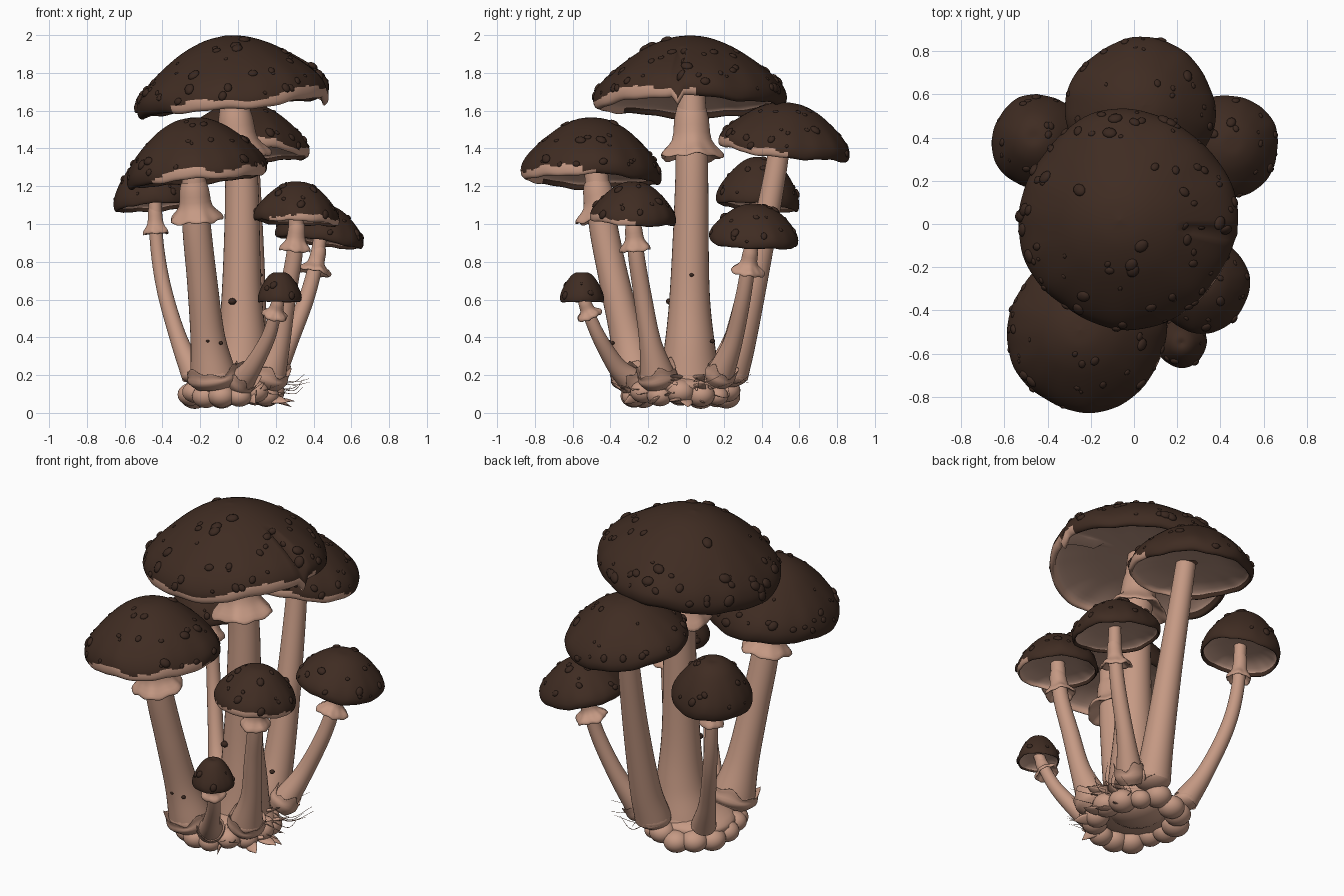
import bpy, bmesh, math, random
from mathutils import Vector, Matrix

if "Cube" in bpy.data.objects:
    bpy.data.objects.remove(bpy.data.objects["Cube"])

random.seed(4)
UP = Vector((0, 0, 1))


def material(name, col):
    m = bpy.data.materials.new(name)
    m.diffuse_color = (*col, 1)
    m.use_nodes = True
    m.node_tree.nodes["Principled BSDF"].inputs["Base Color"].default_value = m.diffuse_color
    return m


BROWN = material("cap brown", (0.050, 0.025, 0.016))
DARK = material("wart dark brown", (0.042, 0.021, 0.014))
PALE = material("stem pale", (0.56, 0.32, 0.23))
GILL = material("gill beige", (0.54, 0.33, 0.25))


def finish(name, bm, mats):
    bmesh.ops.remove_doubles(bm, verts=bm.verts, dist=1e-5)
    bmesh.ops.recalc_face_normals(bm, faces=bm.faces)
    for f in bm.faces:
        f.smooth = True
    me = bpy.data.meshes.new(name)
    bm.to_mesh(me)
    bm.free()
    for m in mats:
        me.materials.append(m)
    ob = bpy.data.objects.new(name, me)
    bpy.context.collection.objects.link(ob)
    return ob


def spline(pts, n):
    """Catmull-Rom through points of any dimension, n steps per span."""
    p = [Vector(q) for q in pts]
    p = [2 * p[0] - p[1]] + p + [2 * p[-1] - p[-2]]
    out = []
    for i in range(1, len(p) - 2):
        a, b, c, d = p[i - 1:i + 3]
        for k in range(n):
            t = k / n
            out.append(0.5 * (2 * b + (c - a) * t + (2 * a - 5 * b + 4 * c - d) * t * t
                              + (3 * b - a - 3 * c + d) * t ** 3))
    return out + [p[-2]]


def skin(bm, rings, rule=None):
    vs = [[bm.verts.new(p) for p in r] for r in rings]
    faces, seg = [], len(rings[0])
    for i in range(len(vs) - 1):
        for j in range(seg):
            k = (j + 1) % seg
            f = bm.faces.new((vs[i][j], vs[i][k], vs[i + 1][k], vs[i + 1][j]))
            if rule:
                f.material_index = rule(i, j)
            faces.append(f)
    return faces


def lathe(bm, prof, center, normal, warp, seg, rule=None):
    q = UP.rotation_difference(Vector(normal))
    rings = []
    for r, z in prof:
        ring = []
        for j in range(seg):
            a = 2 * math.pi * j / seg
            rr, zz = warp(r, z, a)
            ring.append(Vector(center) + q @ Vector((rr * math.cos(a), rr * math.sin(a), zz)))
        rings.append(ring)
    return skin(bm, rings, rule)


def sweep(bm, path, seg, flat=1.0):
    rings = []
    for i, p in enumerate(path):
        t = (path[min(i + 1, len(path) - 1)] - path[max(i - 1, 0)]).xyz.normalized()
        q = UP.rotation_difference(t)
        rings.append([p.xyz + q @ Vector((p.w * flat * math.cos(2 * math.pi * j / seg),
                                          p.w * math.sin(2 * math.pi * j / seg), 0)) for j in range(seg)])
    skin(bm, rings)


def blob(bm, loc, size, normal=UP, sub=2):
    q = UP.rotation_difference(Vector(normal)).to_matrix().to_4x4()
    m = Matrix.Translation(loc) @ q @ Matrix.Rotation(random.random() * 6.28, 4, 'Z') @ Matrix.Diagonal((*size, 1))
    bmesh.ops.create_icosphere(bm, subdivisions=sub, radius=1, matrix=m)


# Cap profile: dome, thick rolled rim hanging down, then shallow underside
DOME = [(0.001, 1), (.22, .95), (.45, .81), (.65, .62), (.82, .42), (.93, .25), (.985, .11), (1, 0), (.985, -.1),
        (.94, -.13), (.89, -.01), (.6, .12), (.1, .17)]


def cap(name, c, R, H, slope, bell, warts, veil=True, slit=False):
    n, seg = 4, 96
    c, H = (c[0], c[1], c[2] + .075 * H), H * .925
    prof = [(r, z + bell * math.sin(math.pi * min(r, 1)) * (i <= 7 * n)) for i, (r, z) in enumerate(spline(DOME, n))]
    p, q = random.random() * 6, random.random() * 6

    def warp(r, z, a):
        w = r ** 5 * (math.sin(3 * a + p) + .7 * math.sin(7 * a + q) + .3 * math.sin(16 * a + p))
        zz = z * H + R * .022 * w
        if slit and r > .6 and 6.12 < a < 6.18:  # radial split in the rim
            zz -= .05
        return R * r * (1 + .018 * math.sin(4 * a + q) * r ** 3 + .006 * w), zz

    ragged = [random.random() for _ in range(seg)]

    def rule(i, j):
        if i >= 39:
            return 1
        a = 2 * math.pi * j / seg
        front = .45 * math.cos(a) - math.sin(a)
        if veil and front > .4 and i >= 26 + int(2.6 * ragged[j // 2] + 1.6 * math.sin(5 * a + p)) + 2 * (front < .6):
            return 2
        return 0

    bm = bmesh.new()
    faces = lathe(bm, prof, c, (-slope[0], -slope[1], 1), warp, seg, rule)
    # Warts scattered on the dome
    wb = bmesh.new()
    bm.normal_update()
    for k in range(warts):
        i = int(5 + 21 * random.random() ** .7)
        j = int((k * .618034 + random.uniform(-.03, .03)) * seg) % seg
        f = faces[i * seg + j]
        nn = f.normal if f.normal.z > -.2 else -f.normal
        s = random.choice((.009, .013, .017, .02, .026)) * (.6 + .9 * R)
        blob(wb, f.calc_center_median(), (s * 1.25, s, s * .6), nn)
    finish(name + "_cap_warts", wb, [DARK])
    finish(name + "_cap", bm, [BROWN, GILL, PALE])


def skirt(name, path, z, h, R):
    i = min(range(len(path)), key=lambda k: abs(path[k].z - z))
    t = (path[min(i + 1, len(path) - 1)] - path[i - 1]).xyz
    r0, p = path[i].w, random.random() * 6
    prof = spline([(r0 * .9, h), (r0 * 1.06, h * .75), (r0 * 1.22, h * .3), (R, 0), (R * .98, -.018),
                   (r0 * 1.15, h * .08), (r0 * .9, h * .15)], 3)
    bm = bmesh.new()

    def warp(r, zz, a):
        k = max(0, (r - r0) / R)
        return r * (1 + .1 * k * math.sin(5 * a + p)), zz + .07 * R * k * (math.sin(4 * a + p) + math.sin(9 * a))
    lathe(bm, prof, path[i].xyz, t, warp, 48)
    finish(name + "_skirt", bm, [PALE])


def mushroom(name, stem, ring, volva, *cap_args):
    path = spline(stem, 8)
    bm = bmesh.new()
    sweep(bm, path, 32)
    b = path[0]
    blob(bm, b.xyz, (b.w * 1.02, b.w * 1.02, b.w * .65), sub=3)
    finish(name + "_stem", bm, [PALE])
    if ring:
        skirt(name, path, *ring)
    if volva:  # torn cup around the foot
        bm = bmesh.new()
        p = random.random() * 6
        prof = spline([(b.w * .8, -.05), (b.w * 1.1, -.01), (b.w * 1.08, .025), (b.w * 1.1, .05),
                       (b.w * 1.05, .045), (b.w * .85, .01)], 3)
        lathe(bm, prof, b.xyz, (path[5] - b).xyz,
              lambda r, z, a: (r, z + max(0, z) * (.4 * math.sin(3 * a + p) + .2 * math.sin(7 * a))), 40)
        finish(name + "_foot_cup", bm, [PALE])
    cap(name, *cap_args)


# Mushrooms: stem points (x, y, z, radius), skirt (z, height, radius), foot cup, cap data
mushroom("main", [(0, .02, .15, .17), (.02, .02, .35, .135), (.02, .02, .65, .105), (.02, .03, 1.2, .088),
                  (0, .03, 1.45, .085), (-.02, .03, 1.72, .07)], (1.36, .25, .16), False,
         (-.03, .02, 1.635), .505, .365, (.11, .01), 0, 75, True, True)
mushroom("front_left", [(-.13, -.26, .19, .125), (-.16, -.31, .4, .092), (-.19, -.38, .7, .08),
                        (-.22, -.44, 1.0, .075), (-.235, -.48, 1.3, .06)], (1.03, .19, .135), True,
         (-.22, -.5, 1.24), .37, .325, (.1, -.03), .02, 45)
mushroom("back", [(.06, .23, .2, .1), (.07, .29, .4, .085), (.07, .38, .8, .07), (.06, .46, 1.2, .06),
                  (.05, .5, 1.44, .055)], None, False,
         (.03, .52, 1.385), .345, .26, (-.06, -.12), .02, 38)
mushroom("left", [(-.23, .16, .2, .07), (-.31, .24, .38, .047), (-.39, .33, .65, .04), (-.43, .37, .9, .036),
                  (-.44, .38, 1.16, .034)], (.965, .13, .065), False,
         (-.44, .38, 1.1), .22, .25, (.1, -.1), .08, 20, False)
mushroom("right", [(.18, .18, .2, .075), (.27, .25, .38, .05), (.36, .3, .6, .042), (.41, .33, .78, .038),
                   (.44, .36, .96, .035)], (.75, .12, .085), True,
         (.43, .36, .91), .24, .195, (-.15, -.06), .05, 22, False)
mushroom("front_right", [(.16, -.15, .19, .095), (.22, -.19, .38, .058), (.26, -.23, .62, .048),
                         (.3, -.265, .85, .043), (.31, -.28, 1.06, .04)], (.87, .13, .08), True,
         (.31, -.28, 1.015), .225, .21, (-.06, -.06), .04, 22)
mushroom("small", [(.02, -.29, .17, .07), (.08, -.37, .25, .05), (.16, -.46, .4, .038), (.2, -.52, .54, .032),
                   (.22, -.55, .64, .03)], (.52, .08, .065), True,
         (.22, -.55, .595), .115, .145, (0, 0), .13, 8, False)

# Base: core and ring of bulbs
bm = bmesh.new()
blob(bm, (-.03, -.02, .14), (.23, .26, .065), sub=3)
for k in range(14):
    a = 2 * math.pi * k / 14
    s = random.uniform(.058, .078)
    blob(bm, (-.04 + .21 * math.cos(a), -.03 + .25 * math.sin(a), random.uniform(.085, .125)), (s, s, s * .85), sub=3)
finish("base_bulbs", bm, [PALE])

# Torn flakes around the foot, mostly front right
bm = bmesh.new()
for k in range(14):
    a = math.radians(random.uniform(-100, 30))
    d = Vector((math.cos(a), math.sin(a), 0))
    o = Vector((-.02, -.02, random.uniform(.06, .2))) + d * random.uniform(.16, .24)
    e = random.uniform(-.06, .05)
    sweep(bm, spline([(*o, .036), (*(o + d * .05 + UP * e * .4), .03), (*(o + d * .1 + UP * e), .001)], 4), 10, .3)
finish("torn_flakes", bm, [PALE])

# Fine root threads
bm = bmesh.new()
for k in range(16):
    a = random.uniform(-2.4, 1.2)
    d, s = Vector((math.cos(a), math.sin(a), 0)), Vector((-math.sin(a), math.cos(a), 0)) * random.uniform(-.05, .05)
    o = d * .2 + UP * random.uniform(.1, .19)
    sweep(bm, spline([(*o, .0025), (*(o + d * .1 + s - UP * .02), .0018),
                      (*(o + d * random.uniform(.14, .22) + UP * random.uniform(-.03, .05)), .0008)], 5), 5)
finish("root_threads", bm, [PALE])

# Dark crumbs stuck to the stems
bm = bmesh.new()
for p, s in [((-.03, -.085, .59), .022), ((-.09, -.39, .37), .012), ((.12, .03, .73), .012), ((.13, .14, .38), .015),
             ((-.16, -.4, .38), .009)]:
    blob(bm, p, (s, s, s * .8))
finish("stem_crumbs", bm, [DARK])
